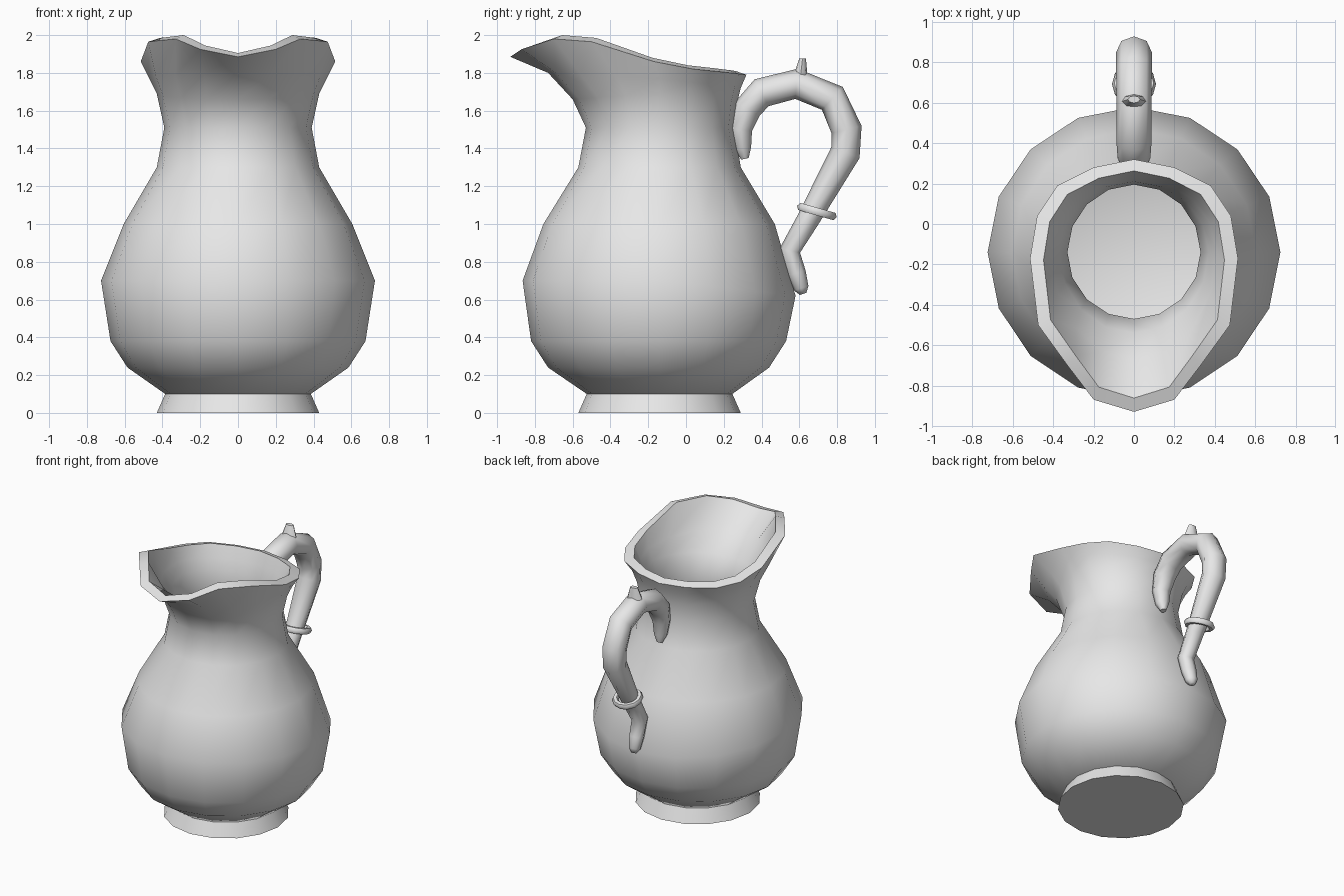
import bpy, bmesh, math
from mathutils import Vector, Matrix

if "Cube" in bpy.data.objects:
    bpy.data.objects.remove(bpy.data.objects["Cube"])

SIDES = 16
AXIS_Y = -0.14

clay = bpy.data.materials.new("grey_clay")
clay.use_nodes = True
clay.diffuse_color = (0.8, 0.8, 0.8, 1)
clay.node_tree.nodes["Principled BSDF"].inputs["Base Color"].default_value = (0.8, 0.8, 0.8, 1)


def loft(name, rings, angle=50):
    """Skin a list of closed rings and cap both ends."""
    bm = bmesh.new()
    loops = [[bm.verts.new(p) for p in ring] for ring in rings]
    for a, b in zip(loops, loops[1:]):
        n = len(a)
        for i in range(n):
            j = (i + 1) % n
            bm.faces.new((a[i], a[j], b[j], b[i]))
    bm.faces.new(loops[0])
    bm.faces.new(loops[-1])
    bmesh.ops.recalc_face_normals(bm, faces=bm.faces)
    return finish(name, bm, angle)


def finish(name, bm, angle=50):
    mesh = bpy.data.meshes.new(name)
    bm.to_mesh(mesh)
    bm.free()
    mesh.materials.append(clay)
    obj = bpy.data.objects.new(name, mesh)
    bpy.context.collection.objects.link(obj)
    bpy.ops.object.select_all(action="DESELECT")
    obj.select_set(True)
    bpy.context.view_layer.objects.active = obj
    bpy.ops.object.shade_smooth_by_angle(angle=math.radians(angle))
    return obj


def ring(side_z, half_width, front_y, back_y, front_z, back_z, inset=0.0):
    """Ring with separate width, front reach and back reach, starting at the front."""
    points = []
    for i in range(SIDES):
        a = 2 * math.pi * i / SIDES
        c = math.cos(a)
        reach, end_z = (AXIS_Y - front_y, front_z) if c > 0 else (back_y - AXIS_Y, back_z)
        points.append(Vector(((half_width - inset) * math.sin(a),
                              AXIS_Y - (reach - inset) * c,
                              side_z + (end_z - side_z) * abs(c))))
    return points


def round_ring(z, r):
    return ring(z, r, AXIS_Y - r, AXIS_Y + r, z, z)


# Belly and neck: side height, half width, front y, back y, front height, back height
profile = [
    (0.24, 0.585, -0.73, 0.44, 0.24, 0.24),
    (0.38, 0.675, -0.82, 0.53, 0.38, 0.38),
    (0.70, 0.725, -0.865, 0.58, 0.70, 0.62),
    (1.00, 0.605, -0.755, 0.47, 1.00, 1.00),
    (1.30, 0.43, -0.57, 0.29, 1.30, 1.30),
    (1.51, 0.39, -0.53, 0.255, 1.51, 1.51),
    (1.69, 0.43, -0.60, 0.27, 1.66, 1.64),
    (1.77, 0.47, -0.73, 0.29, 1.80, 1.72),
]

# Pouring lip, front to back on one side, then mirrored
half_lip = [(0, -0.93, 1.885), (0.2, -0.87, 1.925), (0.33, -0.70, 1.98),
            (0.475, -0.5, 1.965), (0.515, -0.17, 1.86), (0.48, 0.04, 1.82),
            (0.38, 0.19, 1.805), (0.2, 0.28, 1.795), (0, 0.32, 1.79)]
lip = [Vector(p) for p in half_lip]
lip += [Vector((-p.x, p.y, p.z)) for p in lip[7:0:-1]]
inner_lip = [Vector((p.x * 0.87, -0.25 + (p.y + 0.25) * 0.9, p.z + 0.02)) for p in lip]

outside = [round_ring(0.1, 0.385)] + [ring(*p) for p in profile]
inside = [ring(*p, inset=0.06) for p in reversed(profile)] + [round_ring(0.16, 0.36)]
loft("jug_body", outside + [lip, inner_lip] + inside)

# Foot
loft("foot", [round_ring(0, 0.43), round_ring(0.102, 0.385)])

# Handle: centre y, centre z, radius
path = [(0.312, 1.345, 0.02), (0.30, 1.40, 0.045), (0.29, 1.50, 0.06),
        (0.325, 1.61, 0.075), (0.40, 1.695, 0.08), (0.585, 1.742, 0.08),
        (0.775, 1.665, 0.082), (0.85, 1.50, 0.082), (0.845, 1.38, 0.08),
        (0.65, 1.03, 0.06), (0.55, 0.86, 0.055), (0.585, 0.74, 0.05),
        (0.61, 0.66, 0.04), (0.62, 0.63, 0.018)]
rings = []
for i, (y, z, r) in enumerate(path):
    before, after = path[max(i - 1, 0)], path[min(i + 1, len(path) - 1)]
    along = Vector((0, after[0] - before[0], after[1] - before[1])).normalized()
    across = along.cross(Vector((1, 0, 0)))
    rings.append([Vector((0, y, z)) + r * (Vector((1.08 * math.cos(t), 0, 0)) + across * math.sin(t))
                  for t in (2 * math.pi * k / 8 for k in range(8))])
loft("handle", rings, 60)

# Band around the handle
bpy.ops.mesh.primitive_torus_add(major_segments=12, minor_segments=6, major_radius=0.086,
                                 minor_radius=0.023, location=(0, 0.693, 1.066),
                                 rotation=(math.radians(-16), 0, 0))
band = bpy.context.object
band.name = "handle_band"
band.data.materials.append(clay)
bpy.ops.object.shade_smooth_by_angle(angle=math.radians(60))

# Thumb knob on top of the handle
bm = bmesh.new()
bmesh.ops.create_cone(bm, cap_ends=True, segments=8, radius1=0.065, radius2=0.03, depth=0.1,
                      matrix=Matrix.Translation((0, 0.605, 1.825)) @ Matrix.Diagonal((1, 0.6, 1, 1)))
for v in bm.verts:
    if v.co.z > 1.85:
        v.co.y += 0.012
finish("thumb_knob", bm)
